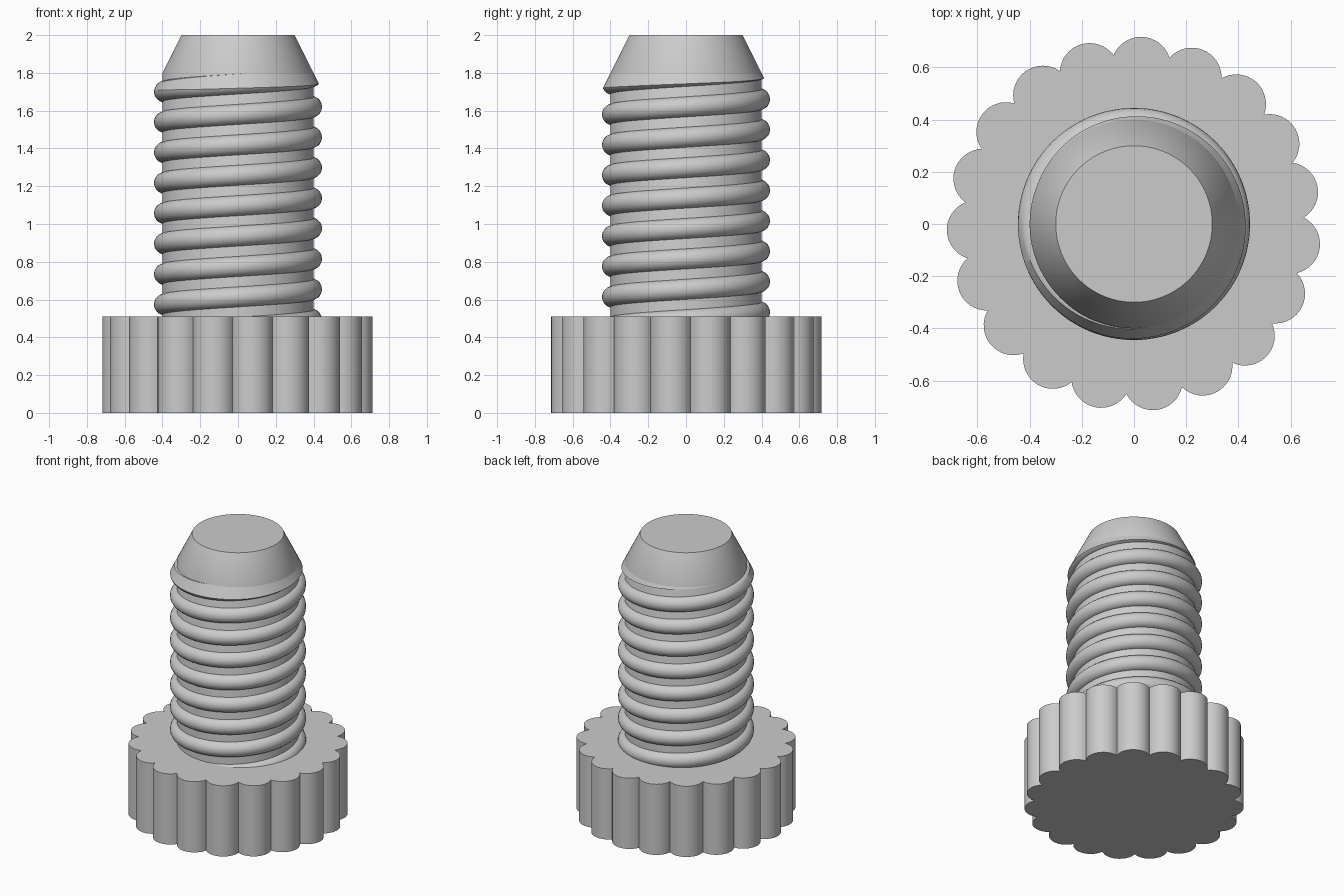
import bpy, bmesh, math
from math import sin, cos, pi, radians

cube = bpy.data.objects.get("Cube")
if cube:
    bpy.data.objects.remove(cube, do_unlink=True)

grey = bpy.data.materials.new("grey")
grey.use_nodes = True
grey.diffuse_color = (0.6, 0.6, 0.6, 1)
grey.node_tree.nodes["Principled BSDF"].inputs["Base Color"].default_value = (0.6, 0.6, 0.6, 1)


def make_object(name, bm):
    bmesh.ops.recalc_face_normals(bm, faces=bm.faces)
    mesh = bpy.data.meshes.new(name)
    bm.to_mesh(mesh)
    bm.free()
    mesh.materials.append(grey)
    obj = bpy.data.objects.new(name, mesh)
    bpy.context.collection.objects.link(obj)
    return obj


def smooth(obj):
    bpy.ops.object.select_all(action='DESELECT')
    obj.select_set(True)
    bpy.context.view_layer.objects.active = obj
    bpy.ops.object.shade_smooth_by_angle(angle=radians(30))


def skin(bm, rings, closed_rings=True):
    """Join equal point rings with quads and cap both ends."""
    loops = [[bm.verts.new(p) for p in ring] for ring in rings]
    n = len(loops[0])
    for a, b in zip(loops, loops[1:]):
        for i in range(n):
            j = (i + 1) % n
            bm.faces.new((a[i], a[j], b[j], b[i]))
    bm.faces.new(loops[0])
    bm.faces.new(loops[-1])


def turned(name, profile, steps=128):
    """Solid of revolution from (radius, height) pairs."""
    bm = bmesh.new()
    skin(bm, [[(r * cos(2 * pi * i / steps), r * sin(2 * pi * i / steps), z)
               for i in range(steps)] for r, z in profile])
    return make_object(name, bm)


# Scalloped head: round lobes meeting at sharp valleys
LOBES, LOBE_R, RING_R, HEAD_TOP = 19, 0.114, 0.604, 0.51
half = pi / LOBES
valley = RING_R * cos(half) + math.sqrt(LOBE_R ** 2 - (RING_R * sin(half)) ** 2)
sweep = math.atan2(valley * sin(half), valley * cos(half) - RING_R)
outline = []
for k in range(LOBES):
    mid = radians(-83.1) + 2 * half * k
    for s in range(16):
        a = mid - sweep + 2 * sweep * s / 16
        outline.append((RING_R * cos(mid) + LOBE_R * cos(a),
                        RING_R * sin(mid) + LOBE_R * sin(a)))
bm = bmesh.new()
skin(bm, [[(x, y, z) for x, y in outline] for z in (0, HEAD_TOP)])
smooth(make_object("head", bm))

# Shaft with a tapered tip
smooth(turned("shaft", [(0.4, HEAD_TOP - 0.05), (0.4, 1.8), (0.3, 2.0)]))

# Right-handed round thread swept along a helix
PITCH, HELIX_R, WIRE_R, PER_TURN, SIDES = 0.161, 0.39, 0.055, 96, 20
bm = bmesh.new()
rings = []
for i in range(int(9.1 * PER_TURN)):
    t = pi + 2 * pi * i / PER_TURN
    z = 0.413 + PITCH * i / PER_TURN
    ring = []
    for s in range(SIDES):
        a = 2 * pi * s / SIDES
        r = HELIX_R + WIRE_R * cos(a)
        ring.append((r * cos(t), r * sin(t), z + WIRE_R * sin(a)))
    rings.append(ring)
skin(bm, rings)
thread = make_object("thread", bm)

# Trim the thread end to the taper
trim = turned("thread_trim", [(0.6, 0.2), (0.6, 1.398), (0.299, 2.0)])
trim.hide_render = True
mod = thread.modifiers.new("trim", 'BOOLEAN')
mod.operation = 'INTERSECT'
mod.solver = 'EXACT'
mod.object = trim
bpy.context.view_layer.objects.active = thread
bpy.ops.object.modifier_apply(modifier="trim")
bpy.data.objects.remove(trim, do_unlink=True)
smooth(thread)
